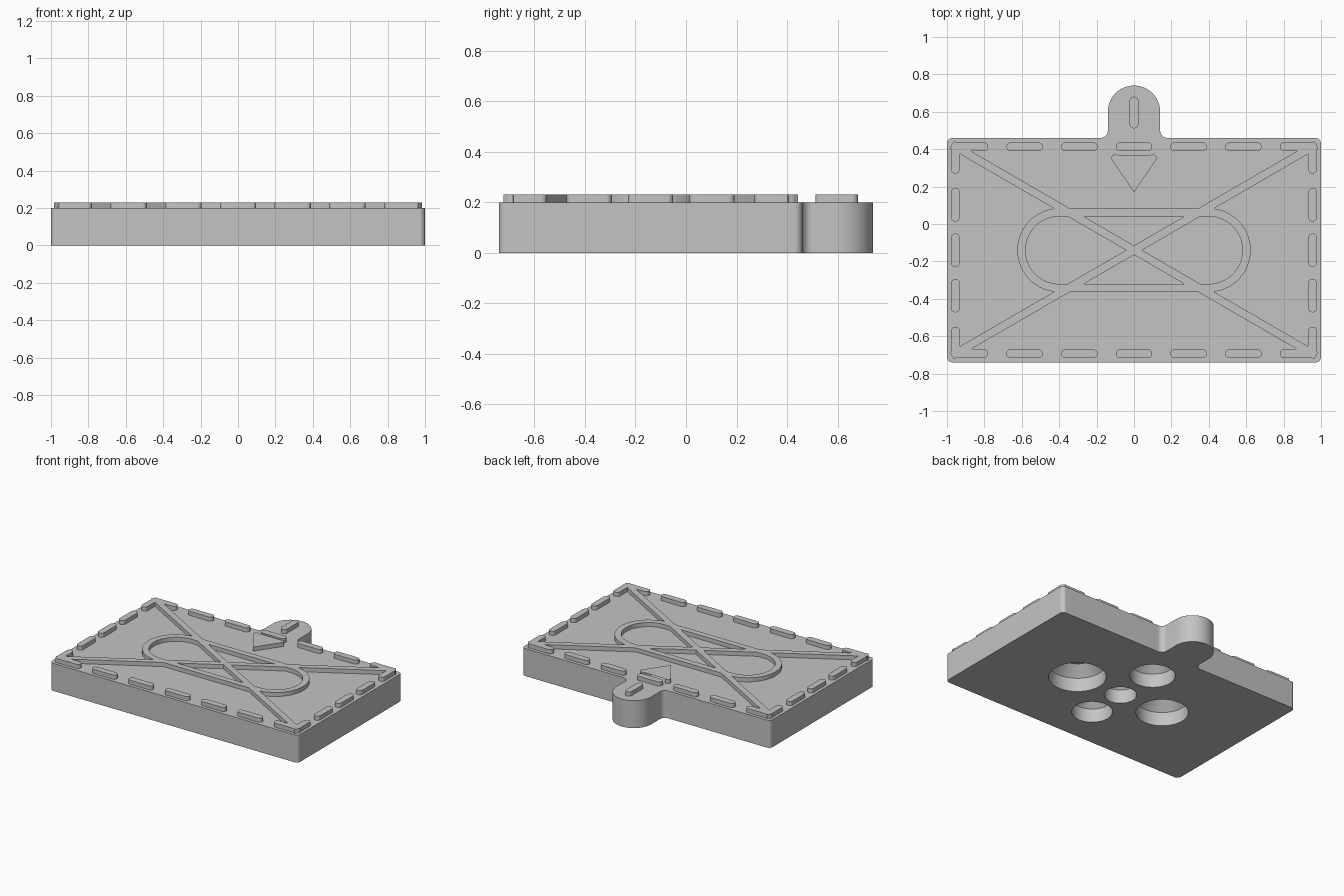
import bpy, bmesh
from math import sin, cos, tan, pi
from mathutils import Vector

if "Cube" in bpy.data.objects:
    bpy.data.objects.remove(bpy.data.objects["Cube"])

grey = bpy.data.materials.new("plain_grey")
grey.use_nodes = True
colour = (0.55, 0.55, 0.55, 1)
grey.diffuse_color = colour
grey.node_tree.nodes["Principled BSDF"].inputs["Base Color"].default_value = colour

MID = -0.14            # y of the plate centre
BASE, TOP = 0.2, 0.23  # plate top and relief top
HALF = 0.0235          # half width of the relief strokes


def add_object(name, bm):
    bmesh.ops.recalc_face_normals(bm, faces=bm.faces)
    mesh = bpy.data.meshes.new(name)
    bm.to_mesh(mesh)
    bm.free()
    mesh.materials.append(grey)
    obj = bpy.data.objects.new(name, mesh)
    bpy.context.collection.objects.link(obj)
    return obj


def rounded(corners, seg=10):
    """Outline from (x, y, radius) corners, each corner turned into an arc."""
    out = []
    for i, (x, y, r) in enumerate(corners):
        p = Vector((x, y))
        a = (Vector(corners[i - 1][:2]) - p).normalized()
        b = (Vector(corners[(i + 1) % len(corners)][:2]) - p).normalized()
        if r == 0:
            arc = [p]
        else:
            half = a.angle(b) / 2
            turn = pi - 2 * half
            c = p + (a + b).normalized() * (r / sin(half))
            s, e = p + a * (r / tan(half)) - c, p + b * (r / tan(half)) - c
            arc = [c + (s * sin((1 - k / seg) * turn) + e * sin(k / seg * turn)) / sin(turn)
                   for k in range(seg + 1)]
        for q in arc:
            if not out or ((q - out[-1]).length > 1e-4 and (q - out[0]).length > 1e-4):
                out.append(q)
    return out


def prism(name, outline, z0=BASE, z1=TOP):
    bm = bmesh.new()
    face = bm.faces.new([bm.verts.new((p.x, p.y, z0)) for p in outline])
    top = bmesh.ops.extrude_face_region(bm, geom=[face])["geom"]
    bmesh.ops.translate(bm, vec=(0, 0, z1 - z0),
                        verts=[g for g in top if isinstance(g, bmesh.types.BMVert)])
    return add_object(name, bm)


def bar(a, b, half=HALF, radius=HALF):
    """Outline of a straight stroke between two points."""
    a, b = Vector(a), Vector(b)
    d = (b - a).normalized() * half
    n = Vector((-d.y, d.x))
    return rounded([(*p, radius) for p in (a - d - n, b + d - n, b + d + n, a - d + n)])


def stadium(hx, hy):
    return rounded([(sx * hx, MID + sy * hy, hy)
                    for sx, sy in ((-1, -1), (1, -1), (1, 1), (-1, 1))], 20)


def combine(target, other, operation):
    mod = target.modifiers.new("combine", "BOOLEAN")
    mod.operation, mod.solver, mod.object = operation, "EXACT", other
    bpy.context.view_layer.objects.active = target
    bpy.ops.object.modifier_apply(modifier=mod.name)
    bpy.data.objects.remove(other)


def recess(x, y, r):
    """Round pocket with a sloped roof, used as a cutter."""
    bm = bmesh.new()
    n = 48
    rings = [[bm.verts.new((x + rr * cos(2 * pi * k / n), y + rr * sin(2 * pi * k / n), z))
              for k in range(n)]
             for rr, z in ((r, -0.05), (r, 0.1), (r - 0.07, 0.17))]
    for lo, hi in zip(rings, rings[1:]):
        for k in range(n):
            j = (k + 1) % n
            bm.faces.new((lo[k], lo[j], hi[j], hi[k]))
    bm.faces.new(rings[0])
    bm.faces.new(rings[-1])
    return add_object("recess_cutter", bm)


# Base plate with the rounded hanging tab
half_plate = [(1, -0.74, 0.03), (1, 0.46, 0.03), (0.14, 0.46, 0.04), (0.14, 0.74, 0.14)]
plate = prism("base_plate",
              rounded(half_plate + [(-x, y, r) for x, y, r in reversed(half_plate)], 16),
              0, BASE)

# Pockets in the underside
for x, y, r in ((0.37, MID, 0.19), (-0.36, MID, 0.173), (0, 0.19, 0.15),
                (0, -0.43, 0.135), (0, MID, 0.107)):
    combine(plate, recess(x, y, r), "DIFFERENCE")

# Centre frame: stadium ring crossed by diagonals that end in corner brackets
CX, CY = 0.955, 0.553
frame = prism("centre_frame", stadium(0.624, 0.224))
combine(frame, prism("ring_cutter", stadium(0.58, 0.18), 0.1, 0.3), "DIFFERENCE")
for s in (1, -1):
    combine(frame, prism("diagonal", bar((-CX, MID - s * CY), (CX, MID + s * CY), 0.0215, 0)),
            "UNION")
for sx in (1, -1):
    for sy in (1, -1):
        bracket = [(CX + HALF, CY + HALF, HALF), (0.78, CY + HALF, HALF),
                   (0.78, CY - HALF, HALF), (CX - HALF, CY - HALF, 0),
                   (CX - HALF, 0.41, HALF), (CX + HALF, 0.41, HALF)]
        combine(frame, prism("bracket", rounded([(sx * x, MID + sy * y, r)
                                                 for x, y, r in bracket])), "UNION")

# Dashed border
for s in (1, -1):
    for i in range(-2, 3):
        x = i * 0.2925
        prism("long_side_dash", bar((x - 0.074, MID + s * CY), (x + 0.074, MID + s * CY)))
    for i in (-1, 0, 1):
        y = MID + i * 0.243
        prism("short_side_dash", bar((s * CX, y - 0.066), (s * CX, y + 0.066)))

# Dash on the tab and the arrow below it
prism("tab_dash", bar((0, 0.535), (0, 0.657)))
d = Vector((cos(0.98), sin(0.98)))
n = Vector((d.y, -d.x))
tip = Vector((0.112, 0.369))
arm = [(*(tip + n * 0.02), 0.02), (*(tip - n * 0.02), 0.02)]
prism("arrow", rounded([(0, 0.17, 0), *arm, (0, 0.237, 0)]
                       + [(-x, y, r) for x, y, r in reversed(arm)]))

# Smooth the curved walls, keep the rims sharp
bpy.ops.object.select_all(action="DESELECT")
for obj in bpy.context.scene.objects:
    if obj.type == "MESH" and grey.name in obj.data.materials:
        obj.select_set(True)
        bpy.context.view_layer.objects.active = obj
bpy.ops.object.shade_smooth_by_angle(angle=0.5)
